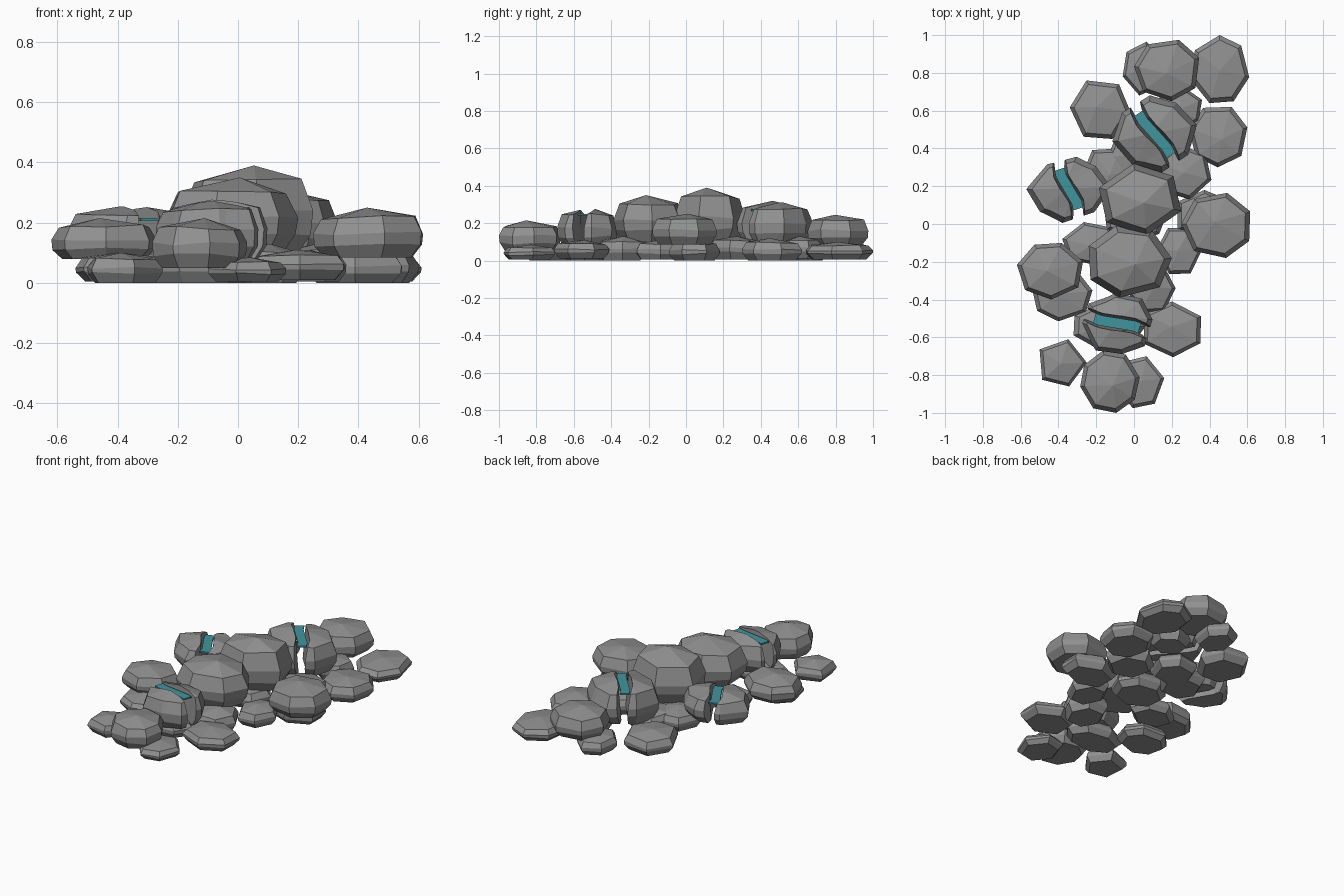
import bpy, bmesh, math, random
from mathutils import Matrix, Vector

if "Cube" in bpy.data.objects:
    bpy.data.objects.remove(bpy.data.objects["Cube"])

random.seed(4)


def material(name, rgb):
    m = bpy.data.materials.new(name)
    m.diffuse_color = (*rgb, 1)
    m.use_nodes = True
    m.node_tree.nodes["Principled BSDF"].inputs["Base Color"].default_value = m.diffuse_color
    return m


GREY = material("grey_stone", (0.275, 0.28, 0.275))
TEAL = material("teal_crystal", (0.052, 0.30, 0.34))

# side profiles of a faceted stone: (radius, height fraction)
ROUND = [(0.77, 0.0), (0.96, 0.22), (1.0, 0.46), (0.82, 0.82)]
FLAT = [(0.8, 0.0), (0.99, 0.32), (1.0, 0.5), (0.86, 0.8)]
BLOCK = [(0.8, 0.0), (0.98, 0.25), (1.0, 0.48), (0.86, 0.8)]


def stone_mesh(x0, x1, y0, y1, z0, z1, sides, phase, profile):
    """Faceted stone whose outline fills the given box, with a low peak."""
    angles = [math.radians(phase + 360 * i / sides + random.uniform(-4, 4)) for i in range(sides)]
    xs, ys = [math.cos(a) for a in angles], [math.sin(a) for a in angles]

    def fit(v, vals, lo, hi):
        return lo + (v - min(vals)) / (max(vals) - min(vals)) * (hi - lo)

    outline = [(fit(x, xs, x0, x1), fit(y, ys, y0, y1)) for x, y in zip(xs, ys)]
    cx, cy, h = (x0 + x1) / 2, (y0 + y1) / 2, z1 - z0
    bm = bmesh.new()
    rings = []
    for r, f in profile:
        rings.append([bm.verts.new((cx + (x - cx) * r, cy + (y - cy) * r,
                                    z0 + h * (f + (random.uniform(-.04, .04) if f else 0))))
                      for x, y in outline])
    peak = bm.verts.new((cx + random.uniform(-.06, .06) * (x1 - x0),
                         cy + random.uniform(-.06, .06) * (y1 - y0), z1))
    bm.faces.new(rings[0][::-1])
    for i in range(sides):
        j = (i + 1) % sides
        for a, b in zip(rings, rings[1:]):
            bm.faces.new((a[i], a[j], b[j], b[i]))
        bm.faces.new((rings[-1][i], rings[-1][j], peak))
    return bm


def finish(bm, name, mat):
    bmesh.ops.recalc_face_normals(bm, faces=bm.faces)
    me = bpy.data.meshes.new(name)
    bm.to_mesh(me)
    bm.free()
    me.materials.append(mat)
    bpy.context.collection.objects.link(bpy.data.objects.new(name, me))


def bisect(bm, co, no, clear=False):
    return bmesh.ops.bisect_plane(bm, geom=bm.verts[:] + bm.edges[:] + bm.faces[:],
                                  plane_co=co, plane_no=no, clear_outer=clear)["geom_cut"]


def bend(bm, length, amp):
    """Give the crack a gentle S shape."""
    for k in (-0.5, 0.0, 0.5):
        bisect(bm, (k * length, 0, 0), (1, 0, 0))
    for v in bm.verts:
        v.co.y += amp * math.sin(v.co.x / length * math.pi)


def cracked_stone(name, x, y, z0, z1, angle, length, width, amp, crystal_len, crystal_top):
    place = Matrix.Translation(Vector((x, y, 0))) @ Matrix.Rotation(math.radians(angle), 4, 'Z')
    whole = stone_mesh(-length, length, -width, width, z0, z1, 8, 22, BLOCK)
    # two stone halves, the crack widening towards the top
    for side, tag in ((1, "left"), (-1, "right")):
        bm = whole.copy()
        cut = bisect(bm, (0, side * 0.033, (z0 + z1) / 2), (0, -side, 0.08), True)
        bmesh.ops.edgeloop_fill(bm, edges=[e for e in cut if isinstance(e, bmesh.types.BMEdge)])
        bend(bm, length, amp)
        bm.transform(place)
        finish(bm, f"{name}_{tag}_half", GREY)
    whole.free()
    # thin crystal strip lying in the upper crack
    bm = bmesh.new()
    bmesh.ops.create_cube(bm, size=1)
    for v in bm.verts:
        v.co = (v.co.x * 2 * crystal_len, v.co.y * 0.055, crystal_top + (v.co.z - 0.5) * 0.009)
    bend(bm, length, amp)
    bm.transform(place)
    finish(bm, f"{name}_crystal", TEAL)


# large boulders on top: x0, x1, y0, y1, z0, z1, sides, phase
BOULDERS = [
    (-.185, .25, -.06, .32, .10, .39, 6, 42),
    (-.24, .20, -.39, -.01, .10, .35, 7, 4),
    (.25, .615, -.18, .165, .085, .25, 7, 25),
    (-.62, -.27, -.40, -.10, .08, .215, 7, 17),
    (0, .345, .65, .975, .085, .245, 7, 20),
    (-.285, .03, -1, -.67, .05, .215, 8, 10),
]
for i, b in enumerate(BOULDERS):
    finish(stone_mesh(*b, ROUND if i < 2 else BLOCK), f"boulder_{i + 1}", GREY)

# flat stones on the ground: x0, x1, y0, y1, top, sides, phase
BASE = [
    (-.34, -.02, .45, .76, .12, 6, -6),
    (.30, .61, .64, 1, .10, 7, 42),
    (-.06, .16, .68, .965, .11, 6, 20),
    (.29, .60, .30, .62, .12, 7, 15),
    (.12, .41, .13, .42, .13, 6, 40),
    (-.14, .14, .24, .50, .12, 6, 10),
    (.23, .545, -.09, .18, .11, 6, 30),
    (.12, .36, -.265, -.02, .11, 6, 0),
    (.05, .355, -.705, -.41, .11, 6, 28),
    (-.04, .22, -.47, -.22, .13, 6, 0),
    (-.54, -.22, -.515, -.25, .10, 7, 10),
    (-.38, -.08, -.22, .01, .11, 6, 45),
    (-.50, -.25, -.86, -.61, .10, 5, 75),
    (-.10, .16, -.975, -.70, .085, 6, 10),
    (.12, .36, .50, .73, .13, 6, 25),
    (-.32, .06, -.66, -.42, .11, 7, 0),
    (-.16, .18, -.10, .20, .12, 7, 5),
    (-.28, .0, .14, .40, .12, 6, 5),
]
for i, (x0, x1, y0, y1, top, n, ph) in enumerate(BASE):
    finish(stone_mesh(x0, x1, y0, y1, 0.005 * (i % 3), top, n, ph, FLAT), f"base_stone_{i + 1}", GREY)

# split stones with crystal inside
cracked_stone("west_split", -.345, .185, .085, .26, -72, .16, .20, .018, .115, .215)
cracked_stone("north_split", .11, .475, .085, .325, -57, .19, .20, .015, .14, .275)
cracked_stone("south_split", -.09, -.525, .075, .285, -17, .175, .16, .012, .122, .25)
